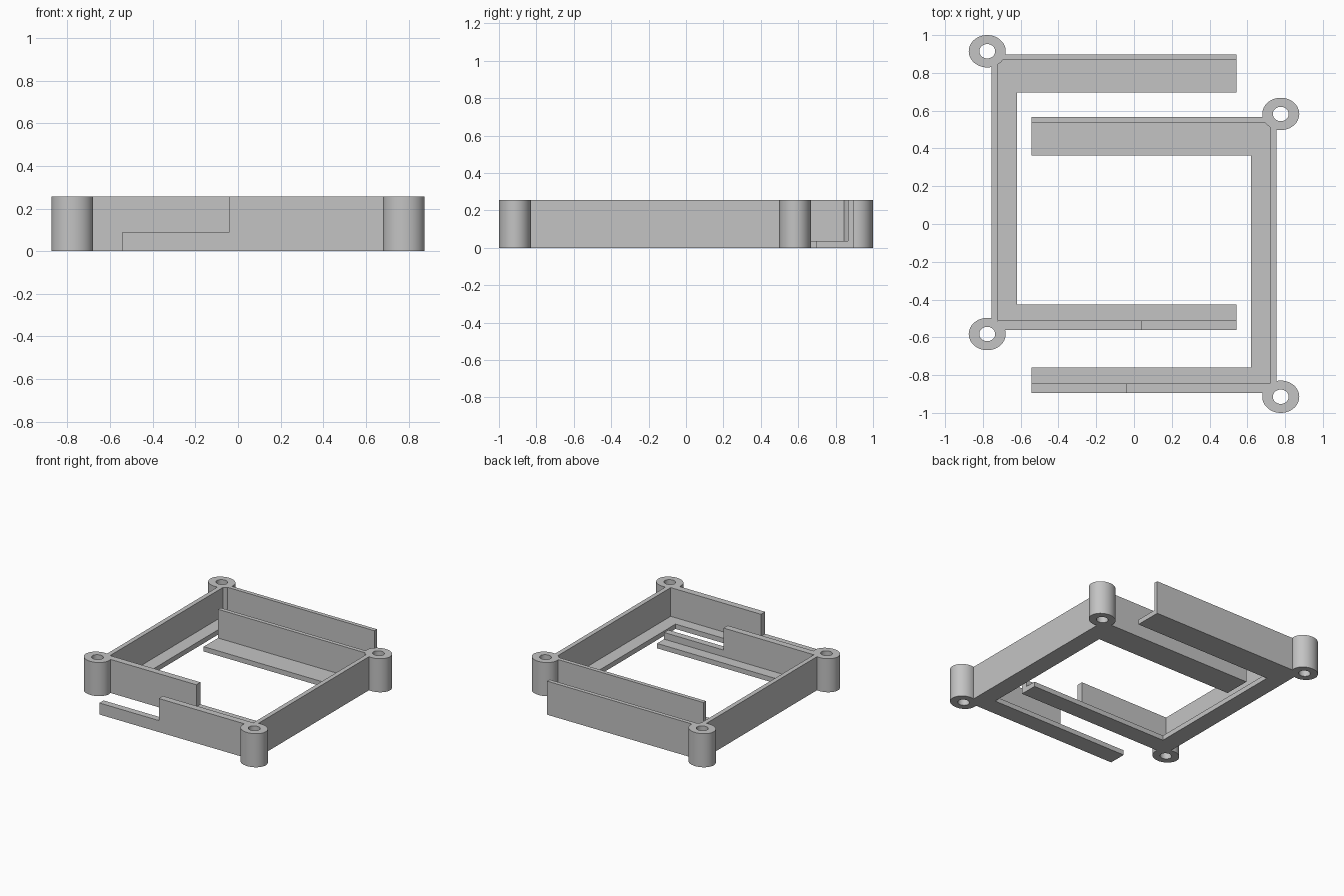
import bpy
import bmesh
import math

cube = bpy.data.objects.get("Cube")
if cube:
    bpy.data.objects.remove(cube, do_unlink=True)

GREY = (0.55, 0.55, 0.55, 1.0)
grey = bpy.data.materials.new("plain grey")
grey.use_nodes = True
grey.diffuse_color = GREY
grey.node_tree.nodes["Principled BSDF"].inputs["Base Color"].default_value = GREY

# Shared sizes
TOP, LIP, FLOOR = 0.256, 0.088, 0.037
POST_X = 0.777
WALL_OUT, WALL_IN, LEDGE_IN = 0.755, 0.72, 0.62
ARM_END, STEP_X = 0.543, 0.042
BACK_OUT, BACK_IN, BACK_LEDGE, BACK_POST = 0.898, 0.867, 0.695, 0.9145
FRONT_OUT, FRONT_IN, FRONT_LEDGE, FRONT_POST = -0.562, -0.512, -0.427, -0.5825


def finish(name, bm):
    bmesh.ops.recalc_face_normals(bm, faces=bm.faces)
    mesh = bpy.data.meshes.new(name)
    bm.to_mesh(mesh)
    bm.free()
    mesh.materials.append(grey)
    obj = bpy.data.objects.new(name, mesh)
    bpy.context.collection.objects.link(obj)
    return obj


def extrude_x(bm, profile, x0, x1):
    """Extrude a (y, z) outline along x."""
    face = bm.faces.new([bm.verts.new((x0, y, z)) for y, z in profile])
    moved = bmesh.ops.extrude_face_region(bm, geom=[face])["geom"]
    verts = [v for v in moved if isinstance(v, bmesh.types.BMVert)]
    bmesh.ops.translate(bm, verts=verts, vec=(x1 - x0, 0, 0))
    bm.faces.new([v for v in bm.verts[-2 * len(profile):-len(profile)]]) if not face.is_valid else None


def rect(y0, y1, z1):
    return [(y0, 0), (y1, 0), (y1, z1), (y0, z1)]


def angle_profile(outer, inner, ledge, height):
    """Upright wall with a thin ledge running inward."""
    return [(outer, 0), (ledge, 0), (ledge, FLOOR),
            (inner, FLOOR), (inner, height), (outer, height)]


def post(name, x, y):
    """Oval tube with a through hole."""
    bm = bmesh.new()
    count = 48
    rings = []
    for rx, ry, z in ((0.098, 0.0855, 0), (0.098, 0.0855, TOP),
                      (0.042, 0.038, TOP), (0.042, 0.038, 0)):
        rings.append([bm.verts.new((x + rx * math.cos(math.tau * i / count),
                                    y + ry * math.sin(math.tau * i / count), z))
                      for i in range(count)])
    for a, b in zip(rings, rings[1:] + rings[:1]):
        for i in range(count):
            j = (i + 1) % count
            bm.faces.new((a[i], a[j], b[j], b[i]))
    obj = finish(name, bm)
    bpy.ops.object.select_all(action="DESELECT")
    obj.select_set(True)
    bpy.context.view_layer.objects.active = obj
    bpy.ops.object.shade_smooth_by_angle(angle=math.radians(35))


def half_frame(side, sx, dy):
    """One U-shaped half: side wall, two arms and two posts."""
    def part(name, *pieces):
        bm = bmesh.new()
        for profile, x0, x1 in pieces:
            extrude_x(bm, [(y + dy, z) for y, z in profile], sx * x0, sx * x1)
        finish(f"{side}_{name}", bm)

    part("side_wall", (rect(FRONT_IN, BACK_IN, TOP), -WALL_OUT, -WALL_IN))
    part("side_ledge", (rect(FRONT_LEDGE, BACK_LEDGE, FLOOR), -WALL_IN, -LEDGE_IN))
    part("back_arm", (angle_profile(BACK_OUT, BACK_IN, BACK_LEDGE, TOP),
                      -WALL_IN, ARM_END))
    # The front wall steps down to a low lip
    part("front_arm",
         (angle_profile(FRONT_OUT, FRONT_IN, FRONT_LEDGE, TOP), -WALL_IN, STEP_X),
         (angle_profile(FRONT_OUT, FRONT_IN, FRONT_LEDGE, LIP), STEP_X, ARM_END))
    post(f"{side}_back_post", -sx * POST_X, BACK_POST + dy)
    post(f"{side}_front_post", -sx * POST_X, FRONT_POST + dy)


half_frame("right", 1, 0)
half_frame("left", -1, -0.332)
